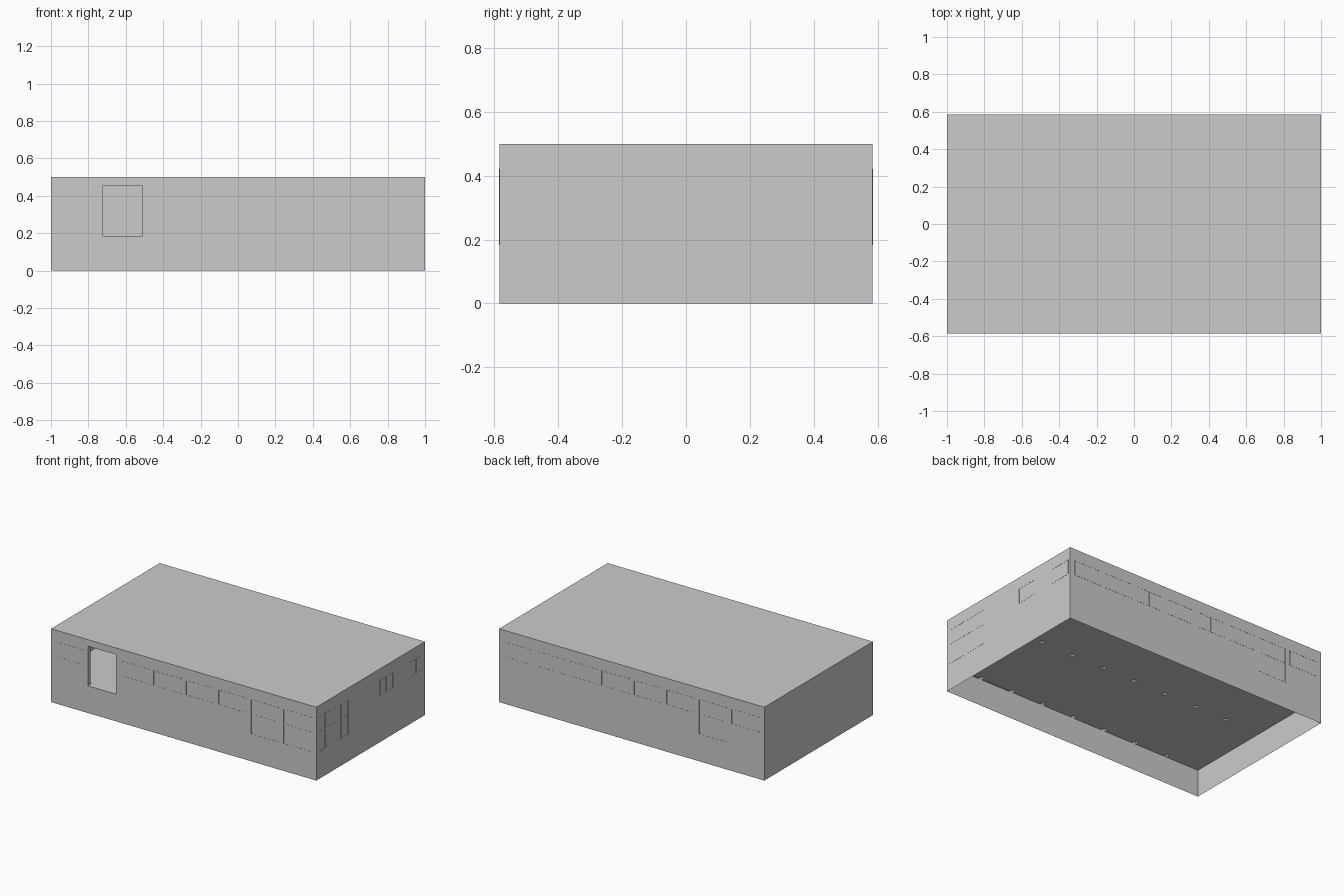
import bpy, bmesh

if "Cube" in bpy.data.objects:
    bpy.data.objects.remove(bpy.data.objects["Cube"])

W, D, H = 1.0, 0.585, 0.5          # half width, half depth, height
FLOOR, SILL, HEAD = 0.185, 0.32, 0.42
T = 0.013                          # column half width


def finish(name, bm):
    bmesh.ops.remove_doubles(bm, verts=bm.verts, dist=1e-5)
    mesh = bpy.data.meshes.new(name)
    bm.to_mesh(mesh)
    bm.free()
    obj = bpy.data.objects.new(name, mesh)
    bpy.context.collection.objects.link(obj)
    return obj


def sheet(name, us, vs, place, skip=lambda i, j: False):
    """Flat grid of quads with chosen cells left open."""
    bm = bmesh.new()
    for i in range(len(us) - 1):
        for j in range(len(vs) - 1):
            if not skip(i, j):
                corners = ((i, j), (i + 1, j), (i + 1, j + 1), (i, j + 1))
                bm.faces.new([bm.verts.new(place(us[a], vs[b])) for a, b in corners])
    return finish(name, bm)


def add_box(bm, lo, hi):
    res = bmesh.ops.create_cube(bm, size=1)
    for v in res["verts"]:
        v.co = [(a + b) / 2 + c * (b - a) for a, b, c in zip(lo, hi, v.co)]


# outer shell, open below, with a doorway in the front
sheet("front_wall", [-W, -0.73, -0.51, W], [0, FLOOR, 0.455, H],
      lambda u, v: (u, -D, v), lambda i, j: i == 1 and j == 1)
sheet("back_wall", [W, -W], [0, H], lambda u, v: (u, D, v))
sheet("right_wall", [-D, D], [0, H], lambda u, v: (W, u, v))
sheet("left_wall", [D, -D], [0, H], lambda u, v: (-W, u, v))
sheet("roof", [-W, W], [-D, D], lambda u, v: (u, v, H))

# raised floor, open where the hollow columns pass
col_x = [0.245 * i for i in range(-3, 4)]
col_y = [-D + T, 0, D - T]
xs = [-W] + [x + s for x in col_x for s in (-T, T)] + [W]
ys = [-D, -D + 2 * T, -T, T, D - 2 * T, D]
sheet("floor", xs, ys, lambda u, v: (u, v, FLOOR),
      lambda i, j: i % 2 == 1 and j in (0, 2, 4))

# hollow columns from floor to roof
bm = bmesh.new()
for x in col_x:
    for y in col_y:
        ring = [(x - T, y - T), (x + T, y - T), (x + T, y + T), (x - T, y + T)]
        for k in range(4):
            (ax, ay), (bx, by) = ring[k], ring[(k + 1) % 4]
            bm.faces.new([bm.verts.new(p) for p in
                          ((ax, ay, FLOOR), (bx, by, FLOOR), (bx, by, H), (ax, ay, H))])
finish("columns", bm)

# doorway lining
bm = bmesh.new()
for x0, x1, z0, z1 in ((-0.734, -0.73, FLOOR, 0.455), (-0.51, -0.506, FLOOR, 0.455),
                       (-0.734, -0.506, 0.455, 0.459)):
    add_box(bm, (x0, -D, z0), (x1, -D + 0.015, z1))
finish("door_lining", bm)


def frames(name, windows, side):
    """Thin bars around and across each window, nearly flush with the wall."""
    bm = bmesh.new()
    b = 0.002

    def bar(u0, u1, z0, z1):
        if side == "right":
            add_box(bm, (W - 0.006, u0, z0), (W + 0.001, u1, z1))
        else:
            y0, y1 = (-D - 0.001, -D + 0.006) if side == "front" else (D - 0.006, D + 0.001)
            add_box(bm, (u0, y0, z0), (u1, y1, z1))

    for u0, u1, z0 in windows:
        for u in (u0, (u0 + u1) / 2, u1):
            bar(u - b, u + b, z0, HEAD)
        for z in {z0, SILL, HEAD}:
            bar(u0, u1, z - b, z + b)
    finish(name, bm)


# window bays between the columns
bays = [(0.245 * i + 0.018, 0.245 * i + 0.227) for i in range(-4, 4)]
frames("front_windows", [(a, c, FLOOR if k > 5 else SILL)
                         for k, (a, c) in enumerate(bays) if k != 1], "front")
frames("back_windows", [(a, c, FLOOR if k == 1 else SILL)
                        for k, (a, c) in enumerate(bays)], "back")
frames("right_windows", [(-0.565, -0.41, FLOOR), (-0.40, -0.24, FLOOR),
                         (0.10, 0.24, SILL), (0.42, 0.565, SILL)], "right")
